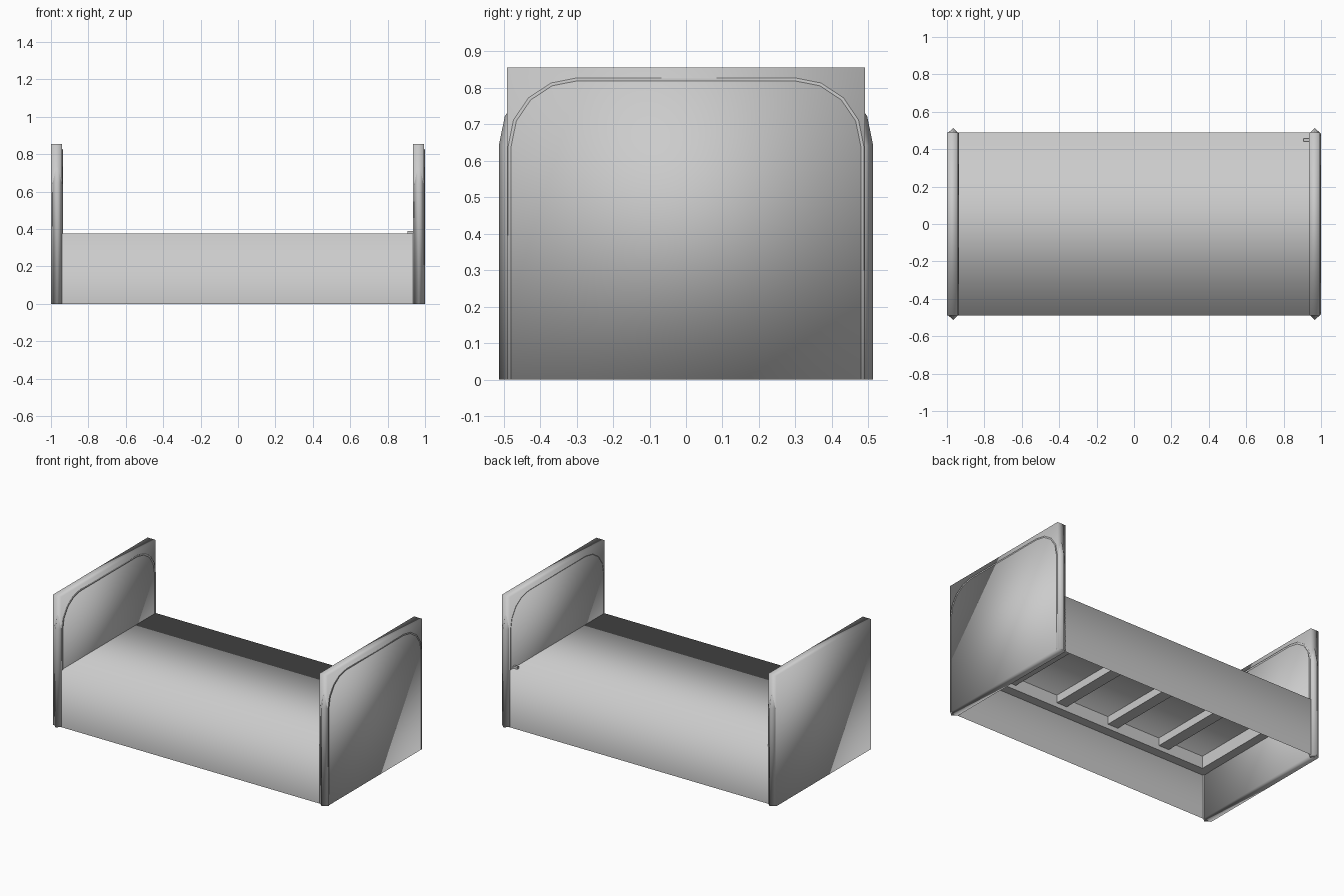
import bpy, bmesh, math
from mathutils import Vector

if "Cube" in bpy.data.objects:
    bpy.data.objects.remove(bpy.data.objects["Cube"], do_unlink=True)

grey = bpy.data.materials.new("plain_grey")
grey.use_nodes = True
grey.diffuse_color = (0.6, 0.6, 0.6, 1)
grey.node_tree.nodes["Principled BSDF"].inputs["Base Color"].default_value = (0.6, 0.6, 0.6, 1)


def finish(name, bm, smooth=True, recalc=True):
    if recalc:
        bmesh.ops.recalc_face_normals(bm, faces=bm.faces[:])
    for f in bm.faces:
        f.smooth = smooth
    mesh = bpy.data.meshes.new(name)
    bm.to_mesh(mesh)
    bm.free()
    mesh.materials.append(grey)
    obj = bpy.data.objects.new(name, mesh)
    bpy.context.collection.objects.link(obj)
    return obj


def box(name, x, y, z, smooth=False):
    """Box from (min, max) pairs."""
    bm = bmesh.new()
    bmesh.ops.create_cube(bm, size=1)
    for v in bm.verts:
        for i, (lo, hi) in enumerate((x, y, z)):
            v.co[i] = hi if v.co[i] > 0 else lo
    return finish(name, bm, smooth)


HALF, DECK = 0.49, 0.375


def arch_path():
    """Upright, rounded corner, flat top, rounded corner, upright."""
    flat, spring, rise, steps = 0.297, 0.64, 0.183, 4
    half = [Vector((0.483, 0))]
    for i in range(steps + 1):
        a = math.pi / 2 * i / steps
        half.append(Vector((flat + 0.186 * math.cos(a), spring + rise * math.sin(a))))
    return half + [Vector((-p.x, p.y)) for p in reversed(half)]


def arch_tube(name, cx, half_x, half_r):
    """Diamond section swept along the arch."""
    path = arch_path()
    bm = bmesh.new()
    rings = []
    for i, p in enumerate(path):
        before = (p - path[i - 1]).normalized() if i else Vector((0, 1))
        after = (path[i + 1] - p).normalized() if i < len(path) - 1 else Vector((0, -1))
        t = (before + after).normalized()
        out = Vector((t.y, -t.x)) * half_r / max(t.dot(after), 0.5)
        section = [(0, 1), (half_x, 0), (0, -1), (-half_x, 0)]
        rings.append([bm.verts.new((cx + dx, p.x + out.x * k, p.y + out.y * k))
                      for dx, k in section])
    for a, b in zip(rings, rings[1:]):
        for k in range(4):
            n = (k + 1) % 4
            bm.faces.new((a[k], a[n], b[n], b[k]))
    bm.faces.new(rings[0])
    bm.faces.new(rings[-1])
    return finish(name, bm)


# End panels with an arched diamond rail sunk into each
box("right_end_panel", (-1.0, -0.941), (-HALF, HALF), (0, 0.855), True)
box("left_end_panel", (0.936, 0.995), (-HALF, HALF), (0, 0.855), True)
arch_tube("right_arch_rail", -0.967, 0.0325, 0.0295)
arch_tube("left_arch_rail", 0.967, 0.0325, 0.0295)

# Deck and side skirts as one softly shaded sheet, open underneath
bm = bmesh.new()
profile = [(-HALF, 0), (-HALF, DECK), (HALF, DECK), (HALF, 0)]
ends = [[bm.verts.new((x, y, z)) for y, z in profile] for x in (-0.945, 0.94)]
for k in range(3):
    bm.faces.new((ends[0][k], ends[1][k], ends[1][k + 1], ends[0][k + 1]))
finish("deck_and_skirts", bm, recalc=False)

# Frame under the deck
RAIL_Z, TOP = 0.29, DECK - 0.004
for side, s in (("front", -1), ("back", 1)):
    edges = sorted((s * (HALF - 0.004), s * (HALF - 0.065)))
    box(side + "_under_rail", (-0.94, 0.936), edges, (RAIL_Z, TOP))
for side, s in (("right", -1), ("left", 1)):
    edges = sorted((s * 0.938, s * 0.88))
    box(side + "_under_rail", edges, (-0.425, 0.425), (RAIL_Z, TOP))

# Cross slats
for i in range(4):
    x = (i - 1.5) * 0.39
    box(f"slat_{i + 1}", (x - 0.038, x + 0.038), (-0.425, 0.425), (0.32, TOP))

# Small peg on the inner face of the left panel
box("peg", (0.906, 0.937), (0.44, 0.456), (DECK - 0.002, 0.39))
